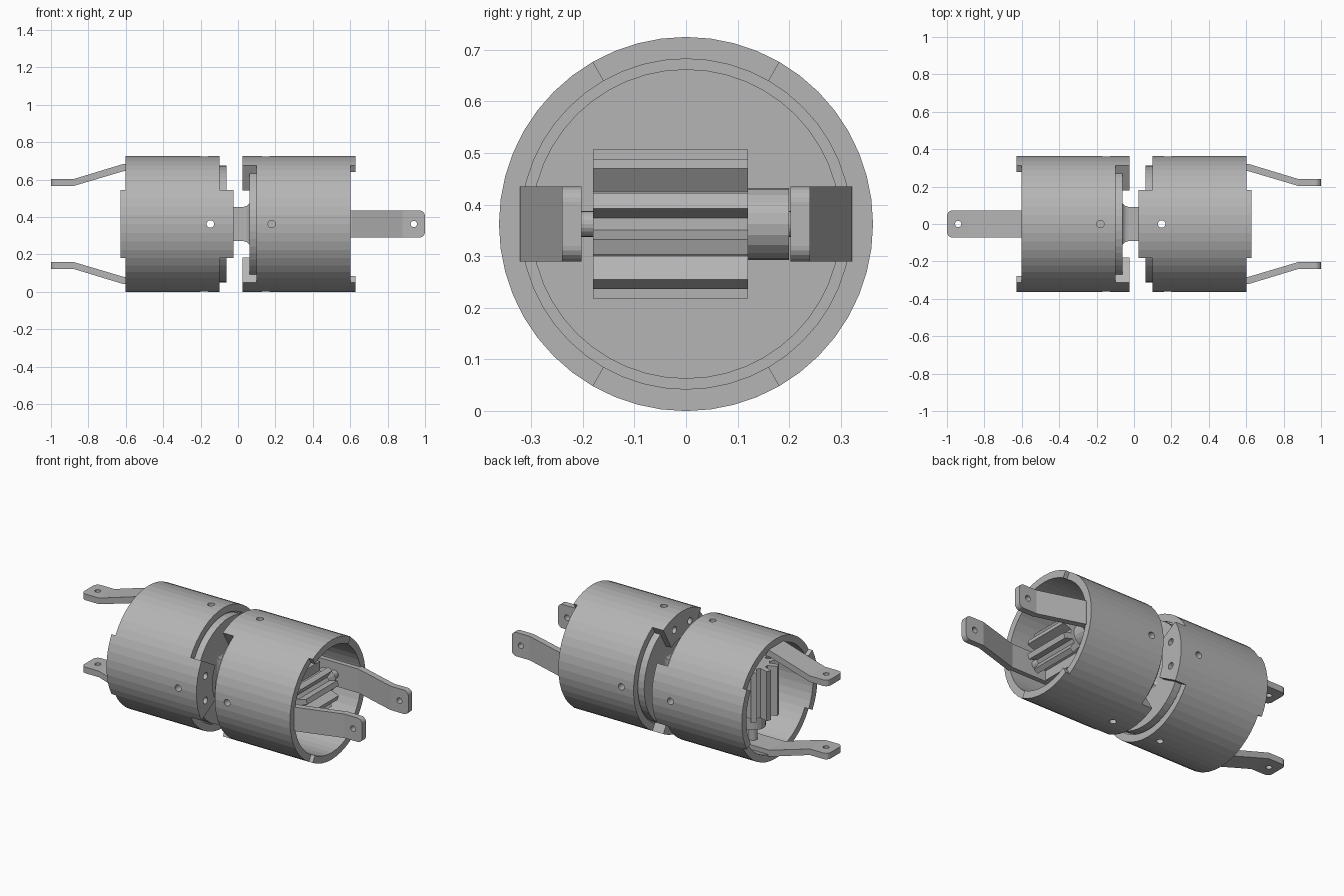
import bpy, bmesh
from math import sin, cos, pi, radians
from mathutils import Matrix, Vector

cube = bpy.data.objects.get("Cube")
if cube:
    bpy.data.objects.remove(cube, do_unlink=True)

R, WALL, SEGS = 0.3625, 0.32, 48
grey = bpy.data.materials.new("plain grey")
grey.diffuse_color = (0.46, 0.46, 0.46, 1)
grey.use_nodes = True
grey.node_tree.nodes["Principled BSDF"].inputs["Base Color"].default_value = (0.46, 0.46, 0.46, 1)

LIFT = Matrix.Translation((0, 0, R))
RIGHT_END = Matrix.Rotation(pi, 4, 'Z')
# The two halves are the same, one flipped and given a quarter turn
HALVES = {"left": LIFT,
          "right": LIFT @ Matrix.Rotation(pi / 2, 4, 'X') @ RIGHT_END}


def make(name, bm, matrix=LIFT):
    bmesh.ops.remove_doubles(bm, verts=bm.verts, dist=1e-5)
    bmesh.ops.recalc_face_normals(bm, faces=bm.faces)
    mesh = bpy.data.meshes.new(name)
    bm.to_mesh(mesh)
    bm.free()
    mesh.materials.append(grey)
    obj = bpy.data.objects.new(name, mesh)
    obj.matrix_world = matrix
    bpy.context.collection.objects.link(obj)
    return obj


def drill(obj, cutter):
    mod = obj.modifiers.new("holes", 'BOOLEAN')
    mod.object, mod.solver = cutter, 'EXACT'
    bpy.context.view_layer.update()
    graph = bpy.context.evaluated_depsgraph_get()
    mesh = bpy.data.meshes.new_from_object(obj.evaluated_get(graph))
    obj.modifiers.clear()
    obj.data = mesh


def prism(bm, points, offset):
    """Extrude a closed outline along an offset."""
    face = bm.faces.new([bm.verts.new(p) for p in points])
    ext = bmesh.ops.extrude_face_region(bm, geom=[face], use_keep_orig=True)
    moved = [v for v in ext["geom"] if isinstance(v, bmesh.types.BMVert)]
    bmesh.ops.translate(bm, verts=moved, vec=offset)


def sector(bm, r0, r1, x0, x1, middle, half):
    """Arc block around the long axis, angles in degrees from +y."""
    n = 8
    angles = [radians(middle - half + 2 * half * i / n) for i in range(n + 1)]
    ring = [(x0, r1 * cos(a), r1 * sin(a)) for a in angles]
    ring += [(x0, r0 * cos(a), r0 * sin(a)) for a in reversed(angles)]
    prism(bm, ring, (x1 - x0, 0, 0))


def lathe(profile):
    """Revolve an (x, radius) outline around the long axis."""
    bm = bmesh.new()
    verts = [bm.verts.new((x, r, 0)) for x, r in profile]
    edges = [bm.edges.new((verts[i - 1], verts[i])) for i in range(len(verts))]
    bmesh.ops.spin(bm, geom=verts + edges, cent=(0, 0, 0), axis=(1, 0, 0),
                   angle=2 * pi, steps=SEGS, use_merge=True)
    return bm


def rod(bm, start, end, radius):
    start, end = Vector(start), Vector(end)
    d = end - start
    m = Matrix.Translation((start + end) / 2) @ d.to_track_quat('Z', 'Y').to_matrix().to_4x4()
    bmesh.ops.create_cone(bm, cap_ends=True, segments=20, radius1=radius,
                          radius2=radius, depth=d.length, matrix=m)


for side, matrix in HALVES.items():
    # Hole cutters: through hole, blind side holes, joint face holes, arm holes
    bm = bmesh.new()
    rod(bm, (0.148, 0, -0.5), (0.148, 0, 0.5), 0.02)
    for s in (-1, 1):
        rod(bm, (0.18, s * 0.25, 0), (0.18, s * 0.5, 0), 0.02)
        rod(bm, (0.94, s * 0.15, 0), (0.94, s * 0.3, 0), 0.017)
        for a in (-15, 15):
            y, z = 0.285 * sin(radians(a)), s * 0.285 * cos(radians(a))
            rod(bm, (-0.05, y, z), (0.085, y, z), 0.02)
    cutter = make(side + "_hole_cutter", bm, matrix)

    # Outer shell
    shell = make(side + "_shell", lathe([(0.098, R), (0.602, R), (0.602, WALL), (0.098, WALL)]), matrix)

    # Stepped bulkhead closing the joint end
    plug = make(side + "_bulkhead", lathe([(0.062, 0), (0.062, 0.312), (0.11, 0.312), (0.11, 0.33),
                                           (0.22, 0.33), (0.22, 0.3), (0.24, 0.3), (0.24, 0)]), matrix)

    # Locking tabs at both ends of the shell
    bm = bmesh.new()
    for middle in (90, 270):
        sector(bm, 0.208, R, 0.025, 0.098, middle, 30)
    joint_tabs = make(side + "_joint_tabs", bm, matrix)
    bm = bmesh.new()
    for middle in (90, 270):
        sector(bm, WALL, R, 0.602, 0.628, middle, 30)
    make(side + "_end_tabs", bm, matrix)

    # Bent arms with rounded tips
    bm = bmesh.new()
    side_line = [(0.3, 0.322), (0.61, 0.322), (0.88, 0.24), (1, 0.24),
                 (1, 0.203), (0.88, 0.203), (0.61, 0.283), (0.3, 0.283)]
    for s in (-1, 1):
        prism(bm, [(x, s * y, -0.0725) for x, y in side_line], (0, 0, 0.145))
    tips = [e for e in bm.edges if all(v.co.x > 0.99 for v in e.verts)
            and abs(e.verts[0].co.z - e.verts[1].co.z) < 0.01]
    bmesh.ops.bevel(bm, geom=tips, offset=0.03, segments=5, profile=0.5, affect='EDGES')
    arms = make(side + "_arms", bm, matrix)

    for part in (shell, plug, joint_tabs, arms):
        drill(part, cutter)
    bpy.data.objects.remove(cutter, do_unlink=True)

    # Wide toothed gear lying across the shell
    teeth, centre = 10, 0.45
    outline = []
    for i in range(teeth):
        for step, r in ((-0.3, 0.09), (-0.17, 0.145), (0.17, 0.145), (0.3, 0.09)):
            a = 2 * pi * (i + step) / teeth + pi / 2
            outline.append((centre + r * cos(a), -0.18, r * sin(a)))
    bm = bmesh.new()
    prism(bm, outline, (0, 0.3, 0))
    make(side + "_gear", bm, matrix)

    # Gear axle and hub
    bm = bmesh.new()
    rod(bm, (centre, -0.3, 0), (centre, 0.3, 0), 0.025)
    rod(bm, (centre, 0.12, 0), (centre, 0.2, 0), 0.07)
    make(side + "_axle", bm, matrix)

# Square neck joining the halves, flared where it meets the bulkheads
bm = bmesh.new()
flare = [(0.065, 0.118), (0.056, 0.104), (0.045, 0.096), (0.03, 0.092)]
stations = [(-x, h) for x, h in flare] + flare[::-1]
rings = [[bm.verts.new((x, h * y, h * z)) for y, z in ((-1, -1), (1, -1), (1, 1), (-1, 1))]
         for x, h in stations]
for a, b in zip(rings, rings[1:]):
    for i in range(4):
        bm.faces.new((a[i - 1], a[i], b[i], b[i - 1]))
bm.faces.new(rings[0])
bm.faces.new(rings[-1])
make("neck", bm)
